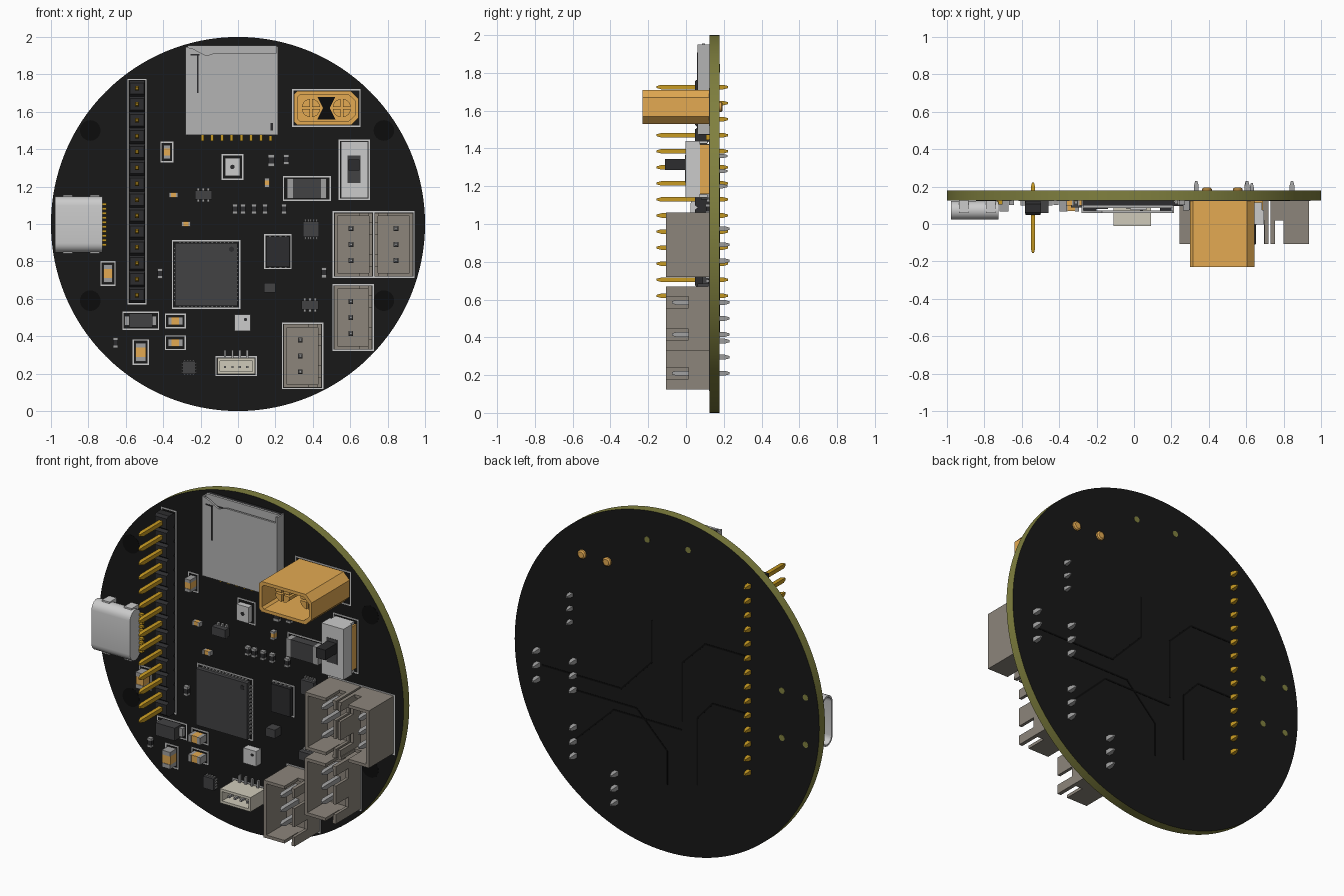
import bpy, bmesh, math

if "Cube" in bpy.data.objects:
    bpy.data.objects.remove(bpy.data.objects["Cube"])

F, B = 0.125, 0.178          # front and back faces of the board (y)


def mat(name, hexcol):
    m = bpy.data.materials.new(name)
    rgb = [int(hexcol[i:i + 2], 16) / 255 for i in (0, 2, 4)]
    m.diffuse_color = [c / 12.92 if c < .04 else ((c + .055) / 1.055) ** 2.4 for c in rgb] + [1]
    m.use_nodes = True
    m.node_tree.nodes["Principled BSDF"].inputs["Base Color"].default_value = m.diffuse_color
    return m


BLACK, HOLE, OLIVE = mat("mask", "181818"), mat("hole", "0c0c0c"), mat("laminate", "80803f")
GOLD, AMBER, TIN = mat("gold", "c79a22"), mat("amber", "e3aa52"), mat("tin", "a0a0a0")
DARK, CHIP, WHITE = mat("dark", "2c2c2e"), mat("chip", "424244"), mat("white", "e2e2e2")
STEEL, TAUPE, CREAM = mat("steel", "b4b4b4"), mat("taupe", "8c857b"), mat("cream", "cfcaba")


def loft(bm, sections):
    """Skin a row of equal-length point loops and cap both ends."""
    rows = [[bm.verts.new(p) for p in s] for s in sections]
    n = len(rows[0])
    for a, b in zip(rows, rows[1:]):
        for i in range(n):
            bm.faces.new((a[i], a[(i + 1) % n], b[(i + 1) % n], b[i]))
    bm.faces.new(rows[0])
    bm.faces.new(rows[-1])


def make(name, lofts, m):
    bm = bmesh.new()
    for s in lofts:
        loft(bm, s)
    bmesh.ops.recalc_face_normals(bm, faces=bm.faces)
    me = bpy.data.meshes.new(name)
    bm.to_mesh(me)
    bm.free()
    me.materials.append(m)
    ob = bpy.data.objects.new(name, me)
    bpy.context.collection.objects.link(ob)
    return ob


def at(pts, y):
    return [(x, y, z) for x, z in pts]


def rect(cx, cz, w, h):
    return [(cx + a * w / 2, cz + b * h / 2) for a, b in ((-1, -1), (1, -1), (1, 1), (-1, 1))]


def circle(cx, cz, r, n=24):
    return [(cx + r * math.cos(2 * math.pi * i / n), cz + r * math.sin(2 * math.pi * i / n)) for i in range(n)]


def prism(pts, y0, y1):
    return [at(pts, y0), at(pts, y1)]


def box(cx, cz, w, h, y0, y1=F):
    return prism(rect(cx, cz, w, h), y0, y1)


def span(x0, x1, z0, z1, y0, y1=F):
    return box((x0 + x1) / 2, (z0 + z1) / 2, x1 - x0, z1 - z0, y0, y1)


def pin(x, z, w, y0, y1, tip=.025):
    """Square pin with tapered ends."""
    return [at(rect(x, z, w * k, w * k), y) for y, k in ((y0, .45), (y0 + tip, 1), (y1 - tip, 1), (y1, .45))]


def frame(cx, cz, w, h, t=.007):
    y = F - .003
    return [box(cx + s * w / 2, cz, t, h + t, y) for s in (-1, 1)] + \
           [box(cx, cz + s * h / 2, w + t, t, y) for s in (-1, 1)]


# Round board: olive rim, black faces
board = make("board", [prism(circle(0, 1, 1, 128), F, B)], OLIVE)
board.data.materials.append(BLACK)
for p in board.data.polygons:
    p.material_index = int(abs(p.normal.y) > .9)
make("mounting_holes", [prism(circle(x, z, .055), F - .001, F + .01)
                        for x in (-.79, .78) for z in (.59, 1.5)], HOLE)
make("back_locating_holes", [prism(circle(x, z, .018, 16), B - .01, B + .002) for x, z in
     ((.13, 1.82), (-.14, 1.83), (-.755, 1.16), (-.91, 1.16), (-.755, .88), (-.91, .88))], OLIVE)

# Copper traces on the back
traces = []
for path in (((.82, .89), (.3, .89), (.1, 1.1), (.1, 1.35)), ((.6, .8), (.2, .8), (0, .6), (0, .4)),
             ((.61, .5), (.35, .75), (-.1, .75)), ((-.54, 1.3), (-.25, 1.3), (-.1, 1.15), (-.1, .8)),
             ((-.54, .96), (-.3, .96), (-.2, .85), (-.2, .45))):
    for (x0, z0), (x1, z1) in zip(path, path[1:]):
        d = math.hypot(x1 - x0, z1 - z0) / .005
        nx, nz = (z0 - z1) / d, (x1 - x0) / d
        traces.append(prism([(x0 + nx, z0 + nz), (x1 + nx, z1 + nz), (x1 - nx, z1 - nz), (x0 - nx, z0 - nz)], B - .005, B + .002))
make("back_traces", traces, HOLE)

# Pin header
rows = [.62 + .085 * i for i in range(14)]
make("header_body", [[at(rect(-.54, z, .076, .06), .047), at(rect(-.54, z, .086, .085), .062),
                      at(rect(-.54, z, .086, .085), .108), at(rect(-.54, z, .076, .06), F)] for z in rows], DARK)
make("header_pins", [pin(-.54, z, .024, -.155, .222) for z in rows], GOLD)

# Memory card socket
make("card_socket_base", [span(-.275, .21, 1.49, 1.95, .095), span(-.27, -.2, 1.47, 1.49, .07),
                          span(.14, .2, 1.47, 1.49, .07)], DARK)
make("card_socket_shell", [prism([(-.28, 1.475), (.215, 1.475), (.215, 1.915), (-.12, 1.915), (-.17, 1.9),
                                  (-.21, 1.92), (-.245, 1.94), (-.28, 1.945)], .06, .072),
                           span(-.28, -.27, 1.475, 1.945, .06), span(.205, .215, 1.475, 1.95, .06),
                           span(-.27, .205, 1.9, 1.955, .085, .1)], STEEL)
make("card_socket_slots", [box(-.215, 1.8, .008, .2, .058, .062), box(-.23, 1.905, .05, .008, .058, .062),
                           box(.18, 1.52, .012, .04, .058, .062)], DARK)
make("card_socket_leads", [box(-.19 + .052 * i, 1.462, .016, .035, .105) for i in range(8)], GOLD)

# Power connector: hollow keyed shell with two split contacts
prof = [(.30, 1.545), (.315, 1.53), (.605, 1.53), (.645, 1.57), (.645, 1.67), (.605, 1.71), (.315, 1.71), (.30, 1.695)]
inner = [(.4725 + (x - .4725) * .89, 1.62 + (z - 1.62) * .79) for x, z in prof]
make("power_shell", [[at(prof, F), at(prof, -.23), at(inner, -.23), at(inner, .03)]], AMBER)
make("power_floor_recess", [prism([(.425, 1.56), (.52, 1.56), (.49, 1.62), (.52, 1.68), (.425, 1.68), (.455, 1.62)],
                                  .026, .04)], HOLE)
quarters = []
for cx in (.39, .555):
    for q in range(4):
        a0 = q * math.pi / 2
        ox, oz = cx + .008 * math.cos(a0 + .785), 1.62 + .008 * math.sin(a0 + .785)
        arc = [(ox + .042 * math.cos(a0 + t * math.pi / 12), oz + .042 * math.sin(a0 + t * math.pi / 12)) for t in range(7)]
        quarters.append(prism([(ox, oz)] + arc, -.14, .04))
make("power_contacts", quarters, AMBER)
make("power_solder_tails", [[at(circle(x, 1.62, r), y) for y, r in ((B - .01, .026), (.188, .026), (.194, .018))]
                            for x in (.39, .555)], AMBER)

# Slide switch
make("switch_base", [span(.56, .69, 1.16, 1.42, .07)], AMBER)
make("switch_shell", [span(.55, .695, 1.14, 1.44, -.003, .075), span(.56, .685, 1.14, 1.155, .07, .115),
                      span(.56, .685, 1.425, 1.44, .07, .115)], WHITE)
make("switch_slot", [span(.585, .655, 1.22, 1.365, -.005, .01)], CHIP)
make("switch_knob", [span(.59, .65, 1.285, 1.345, -.11, .01)], DARK)
make("switch_tails", [pin(.63, z, .022, .15, .22) for z in (1.2, 1.28, 1.36)], TIN)


# Three-pin sockets; s is the side carrying the slots
def socket(name, cx, cz, s):
    def part(u0, u1, v0, v1, y0, y1=F):
        a, b = sorted((cx + s * u0, cx + s * u1))
        return span(a, b, cz + v0, cz + v1, y0, y1)
    hw, hh, t, top = .102, .17, .018, -.107
    parts = [part(-hw, hw, -hh, hh, .08), part(-hw, -hw + t, -hh, hh, top, .08),
             part(hw - t, hw, -hh, hh, .012, .08)]
    for e in (-1, 1):
        v0, v1 = sorted((e * hh, e * (hh - t)))
        parts += [part(-hw + t, .035, v0, v1, top, .08), part(.035, .08, v0, v1, .02, .08),
                  part(.08, hw, v0, v1, top, .08)]
        v0, v1 = sorted((e * (hh - t), e * .115))
        parts.append(part(hw - t, hw, v0, v1, top, .012))
    parts.append(part(hw - t, hw, -.055, .055, top, .012))
    make(name, parts, TAUPE)
    make(name + "_pins", [pin(cx - s * .012, cz + k * .085, .026, -.075, .23) for k in (-1, 0, 1)], TIN)


socket("socket_upper_inner", .617, .89, 1)
socket("socket_upper_outer", .833, .89, -1)
socket("socket_middle", .615, .5, 1)
socket("socket_lower", .345, .295, 1)

# Small four-way connector
make("small_socket", [[at(rect(-.01, .24, .2, .085), F), at(rect(-.01, .24, .2, .085), -.01),
                       at(rect(-.01, .24, .175, .055), -.01), at(rect(-.01, .24, .175, .055), .07)]], CREAM)
make("small_socket_pins", [p for i in range(4) for p in
     (box(-.07 + .04 * i, .235, .012, .012, .01, .08), box(-.07 + .04 * i, .3, .012, .05, .11))], TIN)


# USB port: flattened tube opening to the left
def tube(x, r, half):
    pts = []
    for c, a0 in ((half, 0), (-half, math.pi)):
        pts += [(x, .073 + r * math.cos(a0 + math.pi * i / 10), .998 + c + r * math.sin(a0 + math.pi * i / 10))
                for i in range(11)]
    return pts


make("usb_shell", [[tube(-.725, .05, .1), tube(-.978, .05, .1), tube(-.978, .04, .1), tube(-.78, .04, .1)]], WHITE)
make("usb_tongue", [span(-.95, -.77, .9, 1.096, .065, .081)], DARK)
make("usb_tabs", [span(x - .025, x + .025, z - .012, z + .012, .06, .16) for x in (-.91, -.765) for z in (.853, 1.143)], WHITE)
make("usb_leads", [box(-.717, .89 + .024 * i, .03, .013, .105) for i in range(10)], GOLD)


# Integrated circuits with leads on two or four sides
def chip(name, cx, cz, w, h, y, n, sides="ud", m=CHIP, lead=.025):
    make(name, [box(cx, cz, w, h, y, F - .006)], m)
    legs = []
    for i in range(n):
        k = (i + .5) / n - .5
        for s in (-1, 1):
            if "u" in sides:
                legs.append(box(cx + k * w * .9, cz + s * h / 2, w / n * .45, lead, F - .016))
            if "l" in sides:
                legs.append(box(cx + s * w / 2, cz + k * h * .9, lead, h / n * .45, F - .016))
    if legs:
        make(name + "_leads", legs, TIN)


chip("processor", -.17, .73, .335, .335, .088, 14, "ul", lead=.012)
make("processor_marker", [prism(circle(-.035, .865, .014, 16), .086, .09)], DARK)
chip("memory_chip", .213, .852, .125, .165, .095, 4, "u", DARK, .01)
chip("driver_chip", .39, .972, .085, .085, .09, 5, "u")
chip("regulator_right", .385, .567, .09, .05, .08, 3, "u")
chip("regulator_left", -.185, 1.155, .09, .05, .08, 3, "u")
chip("sensor_chip", -.262, .232, .07, .07, .095, 4, "ul", lead=.01)
chip("inductor", .17, .66, .06, .05, .06, 0)
chip("crystal", -.03, 1.305, .08, .095, .085, 0, m=WHITE)
chip("pressure_sensor", .024, .472, .085, .09, .075, 0, m=WHITE)
make("sensor_ports", [prism(circle(.04, .49, .009, 12), .073, .08), prism(circle(-.03, 1.305, .012, 12), .084, .09)], DARK)


# Two-terminal parts: coloured middle with tin ends
def passives(name, items, height, m):
    mids, ends = [], []
    for x, z, w, h in items:
        dx, dz = (1, 0) if w > h else (0, 1)
        mids.append(box(x, z, w * (1 - .5 * dx), h * (1 - .5 * dz), F - height))
        ends += [box(x + s * dx * w * .375, z + s * dz * h * .375, w * (1 - .75 * dx), h * (1 - .75 * dz),
                     F - height - .003) for s in (-1, 1)]
    make(name, mids, m)
    make(name + "_ends", ends, TIN)


caps = [(-.38, 1.385, .038, .075), (-.695, .735, .05, .095), (-.52, .315, .055, .1), (-.335, .482, .08, .042), (-.335, .365, .08, .042)]
passives("large_capacitors", caps, .055, AMBER)
passives("small_capacitors", [(-.345, 1.155, .05, .025), (-.278, 1.0, .05, .025), (.155, 1.22, .025, .05)], .025, AMBER)
passives("resistors", [(x, 1.08, .027, .052) for x in (-.015, .027, .085, .145, .245)] +
         [(.257, 1.345, .03, .052), (.46, .74, .027, .055), (-.417, .735, .027, .055), (-.655, .365, .027, .055),
          (.177, 1.34, .035, .065)], .02, DARK)
make("sense_resistor", [box(.368, 1.19, .15, .105, .075)], CHIP)
make("sense_resistor_ends", [box(.368 + s * .09, 1.19, .03, .105, .073) for s in (-1, 1)], TIN)
make("diode", [box(-.52, .483, .125, .075, .06)], CHIP)
make("diode_ends", [box(-.52 + s * .073, .483, .025, .05, .1) for s in (-1, 1)], TIN)

# Printed outlines around the parts
outlines = [(-.54, 1.173, .096, 1.2), (-.03, 1.305, .11, .13), (.213, .852, .14, .18), (.368, 1.19, .25, .125),
            (-.52, .483, .19, .09), (.472, 1.62, .36, .195), (.622, 1.29, .16, .315), (-.01, .24, .215, .1),
            (-.17, .73, .36, .36), (.617, .89, .215, .35), (.833, .89, .215, .35), (.615, .5, .215, .35), (.345, .295, .215, .35)]
outlines += [(x, z, w + .025, h + .03) for x, z, w, h in caps]
make("printed_outlines", [b for o in outlines for b in frame(*o)], WHITE)

# Smooth the round surfaces, keep edges sharp
bpy.ops.object.select_all(action="SELECT")
bpy.context.view_layer.objects.active = board
bpy.ops.object.shade_smooth_by_angle()
